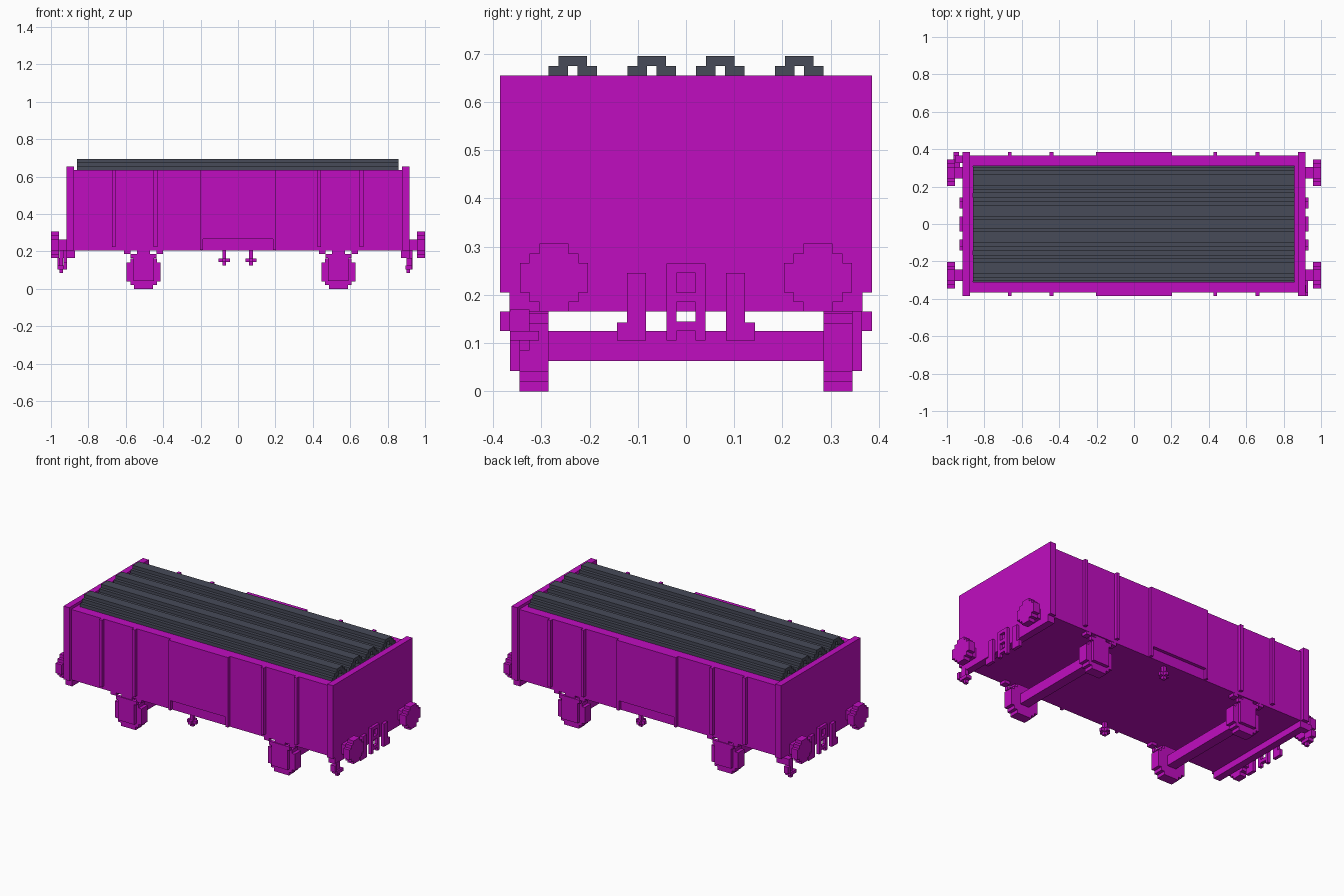
import bpy

old = bpy.data.objects.get("Cube")
if old:
    bpy.data.objects.remove(old, do_unlink=True)

import bmesh
from mathutils import Matrix, Vector


def material(name, rgb):
    m = bpy.data.materials.new(name)
    m.use_nodes = True
    m.diffuse_color = (*rgb, 1)
    bsdf = next(n for n in m.node_tree.nodes if n.type == 'BSDF_PRINCIPLED')
    bsdf.inputs["Base Color"].default_value = (*rgb, 1)
    return m


MAGENTA = material("magenta paint", (0.527, 0.004, 0.527))
SLATE = material("slate grey", (0.063, 0.069, 0.098))
C = 0.0202  # size of one block


def part(name, boxes, mat=MAGENTA):
    """One flat-shaded object made of boxes (x0, x1, y0, y1, z0, z1)."""
    bm = bmesh.new()
    for b in boxes:
        lo, hi = Vector(b[0::2]), Vector(b[1::2])
        size = Matrix.Diagonal((*(hi - lo), 1))
        bmesh.ops.create_cube(bm, size=1, matrix=Matrix.Translation((lo + hi) / 2) @ size)
    mesh = bpy.data.meshes.new(name)
    bm.to_mesh(mesh)
    bm.free()
    mesh.materials.append(mat)
    ob = bpy.data.objects.new(name, mesh)
    bpy.context.collection.objects.link(ob)
    return ob


def flip(boxes, sx=1, sy=1):
    """Mirror boxes in x and/or y."""
    return [(*sorted((b[0] * sx, b[1] * sx)), *sorted((b[2] * sy, b[3] * sy)), b[4], b[5])
            for b in boxes]


def disc(rows, centre, z0):
    """Horizontal strips of a blocky disc: (start, end, bottom, top)."""
    return [(centre - n * C / 2, centre + n * C / 2, z0 + i * C, z0 + (i + k) * C)
            for n, i, k in rows]


# Hull with a raised rim round the load
part("hull", [(-0.877, 0.877, -0.366, 0.366, 0.205, 0.60)])
part("side_rims", [(-0.877, 0.877, s, e, 0.60, 0.637)
                   for s, e in ((-0.366, -0.309), (0.309, 0.366))])
part("end_rims", [(s, e, -0.309, 0.309, 0.60, 0.637)
                  for s, e in ((-0.877, -0.86), (0.857, 0.877))])

# Side posts and doors
for side, sy in (("front", -1), ("back", 1)):
    posts = [(x - 0.01, x + 0.01, 0.366, 0.386, 0.225, 0.637)
             for x in (-0.665, -0.441, 0.435, 0.66)]
    part(side + "_posts", flip(posts, 1, sy))
    door = [(-0.202, 0.202, 0.366, 0.386, 0.268, 0.637),
            (-0.202, -0.188, 0.366, 0.386, 0.207, 0.268),
            (0.186, 0.202, 0.366, 0.386, 0.207, 0.268)]
    part(side + "_door", flip(door, 1, sy))

# Ends: panel, beam, coupling ladder, side brackets, buffers
for end, sx in (("left", 1), ("right", -1)):
    part(end + "_end_panel", flip([(0.877, 0.916, -0.386, 0.386, 0.205, 0.655)], sx))
    part(end + "_end_beam", flip([(0.872, 0.916, -0.366, 0.366, 0.165, 0.205)], sx))
    ladder = [(0.914, 0.934, s, e, 0.105, 0.265) for s, e in ((-0.04, -0.02), (0.02, 0.04))]
    ladder += [(0.914, 0.934, -0.02, 0.02, z, z + C) for z in (0.125, 0.185, 0.245)]
    part(end + "_coupling", flip(ladder, sx))
    bracket = [(0.914, 0.934, 0.083, 0.122, 0.105, 0.245),
               (0.914, 0.934, 0.122, 0.143, 0.105, 0.143)]
    part(end + "_brackets", flip(bracket, sx) + flip(bracket, sx, -1))
    buffer = [(0.957, 1.0, *strip)
              for strip in disc([(3, 0, 1), (5, 1, 1), (7, 2, 3), (5, 5, 1), (3, 6, 1)], 0.274, 0.165)]
    buffer.append((0.91, 0.957, 0.244, 0.304, 0.205, 0.265))
    for side, sy in (("front", -1), ("back", 1)):
        part(f"{end}_{side}_buffer", flip(buffer, sx, sy))

# Corner steps on opposite corners
step = [(0.90, 0.92, -0.365, -0.325, 0.125, 0.17),
        (0.895, 0.93, -0.365, -0.305, 0.105, 0.125),
        (0.90, 0.92, -0.345, -0.325, 0.085, 0.105),
        (0.90, 0.93, -0.386, -0.365, 0.125, 0.165)]
part("left_front_step", step)
away = [(b[0] + 0.035, b[1] + 0.035, *b[2:]) for b in step]
away.append((0.914, 0.955, -0.365, -0.325, 0.165, 0.205))
part("right_back_step", flip(away, -1, -1))

# Wheelsets: wheels, axle boxes, spring hangers and axle
for name, cx in (("right", -0.505), ("left", 0.537)):
    part(name + "_axle", [(cx - 0.03, cx + 0.03, -0.29, 0.29, 0.063, 0.125)])
    for side, sy in (("front", -1), ("back", 1)):
        strips = disc([(5, 0, 1), (7, 1, 1), (9, 2, 5), (7, 7, 1), (5, 8, 1)], cx, 0.0)
        wheel = [(a, b, 0.285, 0.345, c, d) for a, b, c, d in strips]
        part(f"{name}_{side}_wheel", flip(wheel, 1, sy))
        box = [(cx - 0.055, cx + 0.055, 0.345, 0.365, 0.042, 0.165),
               (cx - 0.07, cx + 0.07, 0.345, 0.365, 0.165, 0.187),
               (cx - 0.035, cx + 0.035, 0.325, 0.36, 0.18, 0.207),
               (cx - 0.105, cx - 0.07, 0.325, 0.365, 0.187, 0.207),
               (cx + 0.07, cx + 0.105, 0.325, 0.365, 0.187, 0.207)]
        part(f"{name}_{side}_axle_box", flip(box, 1, sy))

# Small cross-shaped hangers under the middle
for side, cx, sy in (("front", -0.074, -1), ("back", 0.07, 1)):
    hanger = [(cx - 0.01, cx + 0.01, 0.325, 0.345, 0.125, 0.207),
              (cx - 0.03, cx + 0.03, 0.325, 0.345, 0.143, 0.163),
              (cx - 0.01, cx + 0.01, 0.305, 0.365, 0.143, 0.163)]
    part(side + "_hanger", flip(hanger, 1, sy))

# Load: a bed and four long hat-shaped beams
X = (-0.86, 0.857)
part("load_bed", [(*X, -0.309, 0.309, 0.59, 0.617)], SLATE)
for i, cy in enumerate((-0.235, -0.071, 0.071, 0.235)):
    beam = [(*X, cy - 0.03, cy + 0.03, 0.675, 0.695)]
    for s in (-1, 1):
        beam += flip([(*X, s * cy + 0.01, s * cy + 0.05, 0.65, 0.675),
                      (*X, s * cy + 0.03, s * cy + 0.07, 0.617, 0.655)], 1, s)
    part(f"load_beam_{i + 1}", beam, SLATE)
